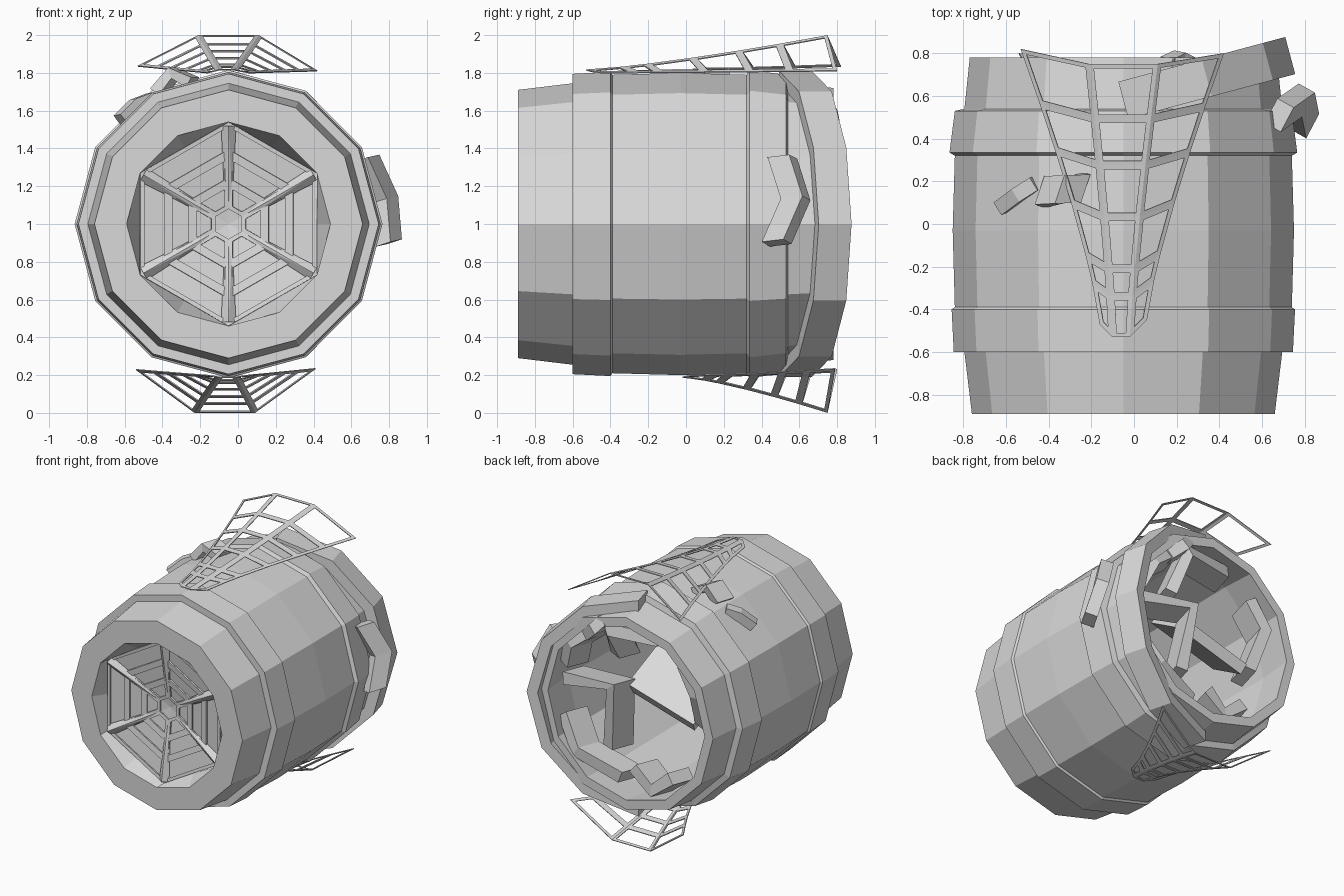
import bpy, bmesh, math
from mathutils import Vector

cube = bpy.data.objects.get("Cube")
if cube:
    bpy.data.objects.remove(cube, do_unlink=True)

grey = bpy.data.materials.new("plain_grey")
grey.use_nodes = True
grey.diffuse_color = (0.7, 0.7, 0.7, 1)
grey.node_tree.nodes["Principled BSDF"].inputs["Base Color"].default_value = (0.7, 0.7, 0.7, 1)

AXIS = Vector((-0.05, 0, 1))


def finish(name, bm):
    bmesh.ops.recalc_face_normals(bm, faces=bm.faces)
    mesh = bpy.data.meshes.new(name)
    bm.to_mesh(mesh)
    bm.free()
    mesh.materials.append(grey)
    ob = bpy.data.objects.new(name, mesh)
    bpy.context.collection.objects.link(ob)
    return ob


def lathe(name, profile, hex_ring):
    """Turn (y, radius) points in twelve sides; ring number hex_ring is six-sided."""
    bm = bmesh.new()
    rings = []
    for i in range(12):
        a = math.tau * i / 12
        ring = []
        for j, (y, r) in enumerate(profile):
            if j == hex_ring and i % 2 == 0:
                r *= math.cos(math.pi / 6)
            ring.append(bm.verts.new((r * math.cos(a), y, r * math.sin(a))))
        rings.append(ring)
    for i in range(12):
        p, q = rings[i], rings[(i + 1) % 12]
        for j in range(len(profile) - 1):
            bm.faces.new((p[j], p[j + 1], q[j + 1], q[j]))
    bmesh.ops.remove_doubles(bm, verts=bm.verts, dist=0.0001)
    ob = finish(name, bm)
    ob.location = AXIS
    return ob


def skin(name, rows):
    """Closed bar through rows of four corner points."""
    bm = bmesh.new()
    rows = [[bm.verts.new(p) for p in row] for row in rows]
    for a, b in zip(rows, rows[1:]):
        for j in range(4):
            k = (j + 1) % 4
            bm.faces.new((a[j], a[k], b[k], b[j]))
    bm.faces.new(rows[0])
    bm.faces.new(rows[-1])
    return finish(name, bm)


def board(name, path, across, width, thick):
    """Bent broken plank following a path."""
    pts = [Vector(p) for p in path]
    side = Vector(across).normalized() * width / 2
    rows = []
    for i, p in enumerate(pts):
        along = pts[min(i + 1, len(pts) - 1)] - pts[max(i - 1, 0)]
        up = along.cross(side).normalized() * thick / 2
        rows.append([p + s * side + u * up for s, u in ((-1, -1), (1, -1), (1, 1), (-1, 1))])
    return skin(name, rows)


def net(name, rows, thread, depth, loop=False):
    """Grid of points turned into threads with open cells."""
    bm = bmesh.new()
    grid = [[bm.verts.new(p) for p in row] for row in rows]
    n = len(grid[0])
    for a, b in zip(grid, grid[1:]):
        for j in range(n if loop else n - 1):
            k = (j + 1) % n
            bm.faces.new((a[j], a[k], b[k], b[j]))
    bm.normal_update()
    cells = list(bm.faces)
    bmesh.ops.inset_individual(bm, faces=cells, thickness=thread, use_even_offset=True)
    bmesh.ops.delete(bm, geom=cells, context='FACES')
    ob = finish(name, bm)
    mod = ob.modifiers.new("thickness", 'SOLIDIFY')
    mod.thickness = depth
    mod.offset = 0
    return ob


# Barrel shell with hoops, six-sided front pocket and open back
lathe("barrel_shell", [
    (-0.725, 0), (-0.79, 0.54), (-0.89, 0.54), (-0.89, 0.71), (-0.6, 0.745),
    (-0.6, 0.795), (-0.4, 0.805), (-0.39, 0.79), (-0.03, 0.8), (0.32, 0.79),
    (0.335, 0.815), (0.53, 0.79), (0.54, 0.745), (0.78, 0.72), (0.78, 0.65),
    (0.5, 0.68), (-0.6, 0.66), (-0.6, 0)], hex_ring=1)

# Loose half hoop tilted out of the back
arc = [math.radians(-90 + 30 * i) for i in range(7)]
hoop = skin("loose_half_hoop", [
    [(r * math.cos(a), y, r * math.sin(a))
     for y, r in ((-0.09, 0.81), (0.09, 0.81), (0.09, 0.73), (-0.09, 0.73))] for a in arc])
hoop.location = AXIS + Vector((0, 0.58, 0))
hoop.rotation_euler.z = math.radians(15)


# Front web: hexagonal rings of thread and six ridged spokes
def hex_point(r, i, lift=0):
    a = math.pi / 2 + math.tau * i / 6
    return AXIS + Vector((r * math.cos(a), -0.74 - 0.12 * r - lift, r * math.sin(a)))


net("front_web", [[hex_point(r, i) for i in range(6)] for r in (0.08, 0.22, 0.37, 0.54)],
    0.022, 0.012, loop=True)
for i in range(6):
    bm = bmesh.new()
    a = math.pi / 2 + math.tau * i / 6
    side = Vector((-math.sin(a), 0, math.cos(a)))
    for r, w, h in ((0.12, 0.02, 0.008), (0.52, 0.04, 0.035)):
        for p in (hex_point(r, i) + side * w, hex_point(r, i) - side * w, hex_point(r, i, h)):
            bm.verts.new(p)
    bmesh.ops.convex_hull(bm, input=bm.verts)
    finish("front_web_spoke", bm)


# Fan webs above and below, spreading toward the back
def fan(name, front, back):
    rows = []
    for t in (0, 0.15, 0.25, 0.44, 0.63, 0.8, 1):
        row = []
        for f, b in zip(front, back):
            p = Vector(f).lerp(Vector(b), t)
            p.x = f[0] + (b[0] - f[0]) * t ** 1.25
            p.z = f[2] + (b[2] - f[2]) * t ** 1.3
            row.append(p)
        rows.append(row)
    net(name, rows, 0.02, 0.006)


fan("top_web",
    [(-0.16, -0.47, 1.8), (-0.1, -0.53, 1.815), (-0.02, -0.53, 1.815), (0.06, -0.45, 1.8)],
    [(-0.53, 0.82, 1.835), (-0.21, 0.75, 1.997), (0.11, 0.75, 1.997), (0.42, 0.8, 1.81)])
fan("bottom_web",
    [(-0.17, 0.04, 0.2), (-0.1, -0.02, 0.19), (-0.01, -0.02, 0.19), (0.06, 0.04, 0.2)],
    [(-0.54, 0.8, 0.23), (-0.23, 0.75, 0.003), (0.09, 0.75, 0.003), (0.41, 0.79, 0.235)])

# Splinters poking through the outside
board("side_splinter", [(0.68, 0.51, 1.35), (0.78, 0.58, 1.13), (0.8, 0.48, 0.9)],
      (0.45, 0.85, 0.1), 0.13, 0.09)
board("top_splinter_outer", [(-0.62, 0.08, 1.55), (-0.54, 0.14, 1.63), (-0.46, 0.19, 1.66)],
      (0.5, -0.8, 0.1), 0.07, 0.07)
board("top_splinter_inner", [(-0.42, 0.15, 1.7), (-0.34, 0.16, 1.8), (-0.24, 0.17, 1.75)],
      (0.3, 0.9, 0), 0.14, 0.06)

# Broken boards jammed in the open back, x and z measured from the axis
for bends in [
    [(0.55, 0.62, 0.08), (0.13, 0.66, 0.14), (0.19, 0.6, -0.35)],
    [(-0.22, 0.6, 0.56), (0.17, 0.66, 0.56), (0.2, 0.5, 0.3)],
    [(0.57, 0.6, -0.2), (0.42, 0.66, -0.42), (0.09, 0.6, -0.55)],
    [(-0.03, 0.62, -0.44), (-0.18, 0.62, -0.57), (-0.34, 0.62, -0.44)],
    [(-0.42, 0.6, 0.42), (-0.54, 0.62, 0.22), (-0.5, 0.5, -0.05)],
    [(0.3, 0.64, 0.52), (0.48, 0.66, 0.38), (0.56, 0.6, 0.18)],
]:
    board("broken_board", [p + AXIS for p in map(Vector, bends)], (0.2, 1, 0.1), 0.2, 0.09)
board("wide_broken_board", [(0.05, 0.42, 1.2), (-0.5, 0.42, 1.04)], (0.1, 0.83, -0.5), 0.4, 0.08)
board("back_chip", [(0.14, 0.7, 1.64), (0.2, 0.73, 1.57), (0.3, 0.68, 1.48)], (0.2, 1, 0), 0.16, 0.08)
